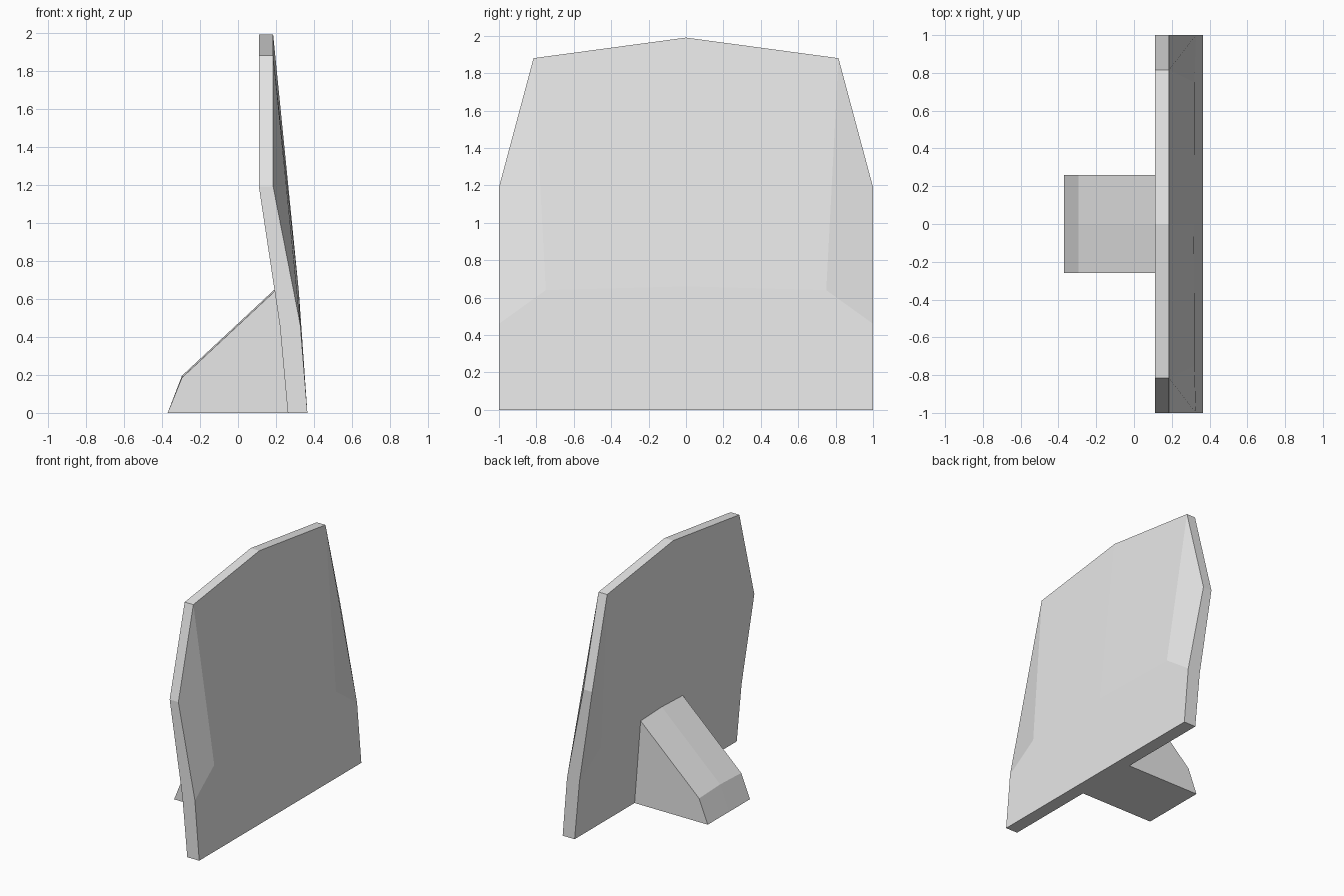
import bpy
import bmesh

cube = bpy.data.objects.get("Cube")
if cube:
    bpy.data.objects.remove(cube, do_unlink=True)

# Single plain grey material
grey = bpy.data.materials.new("light_grey")
grey.use_nodes = True
grey.diffuse_color = (0.8, 0.8, 0.8, 1)
grey.node_tree.nodes["Principled BSDF"].inputs["Base Color"].default_value = (0.8, 0.8, 0.8, 1)


def finish(bm, name):
    """Turn a half shape (y >= 0) into a mirrored, flat shaded object."""
    mesh = bpy.data.meshes.new(name)
    bm.to_mesh(mesh)
    bm.free()
    mesh.materials.append(grey)
    obj = bpy.data.objects.new(name, mesh)
    bpy.context.collection.objects.link(obj)
    mirror = obj.modifiers.new("Mirror", 'MIRROR')
    mirror.use_axis = (False, True, False)
    mirror.use_clip = True
    return obj


# Leaning panel: half layout as (y, z, front x, back x)
layout = [
    (0, 0, 0.365, 0.262), (1, 0, 0.365, 0.262),
    (1, 0.46, 0.328, 0.22), (1, 1.19, 0.185, 0.11),
    (0.815, 1.88, 0.185, 0.11), (0, 1.99, 0.185, 0.11),
    (0, 0.66, 0.318, 0.21), (0.75, 0.64, 0.32, 0.21),
]
facets = [(0, 1, 2, 7, 6), (2, 3, 4, 7), (6, 7, 4, 5)]
bm = bmesh.new()
front = [bm.verts.new((f, y, z)) for y, z, f, b in layout]
back = [bm.verts.new((b, y, z)) for y, z, f, b in layout]
for facet in facets:
    bm.faces.new([front[i] for i in facet])
    bm.faces.new([back[i] for i in reversed(facet)])
for a in range(5):  # rim around the outer edge
    bm.faces.new((front[a + 1], front[a], back[a], back[a + 1]))
finish(bm, "curved_panel")

# Rear support wedge: side profile as (x, z), with a slight centre ridge
profile = [(0.28, 0), (-0.37, 0), (-0.295, 0.185), (0.22, 0.665)]
bm = bmesh.new()
middle = [bm.verts.new((x, 0, z + (0.01 if z > 0 else 0))) for x, z in profile]
side = [bm.verts.new((x, 0.26, z)) for x, z in profile]
bm.faces.new(side)
for a in range(len(profile)):
    b = (a + 1) % len(profile)
    bm.faces.new((side[b], side[a], middle[a], middle[b]))
bmesh.ops.recalc_face_normals(bm, faces=bm.faces)
finish(bm, "rear_support")
